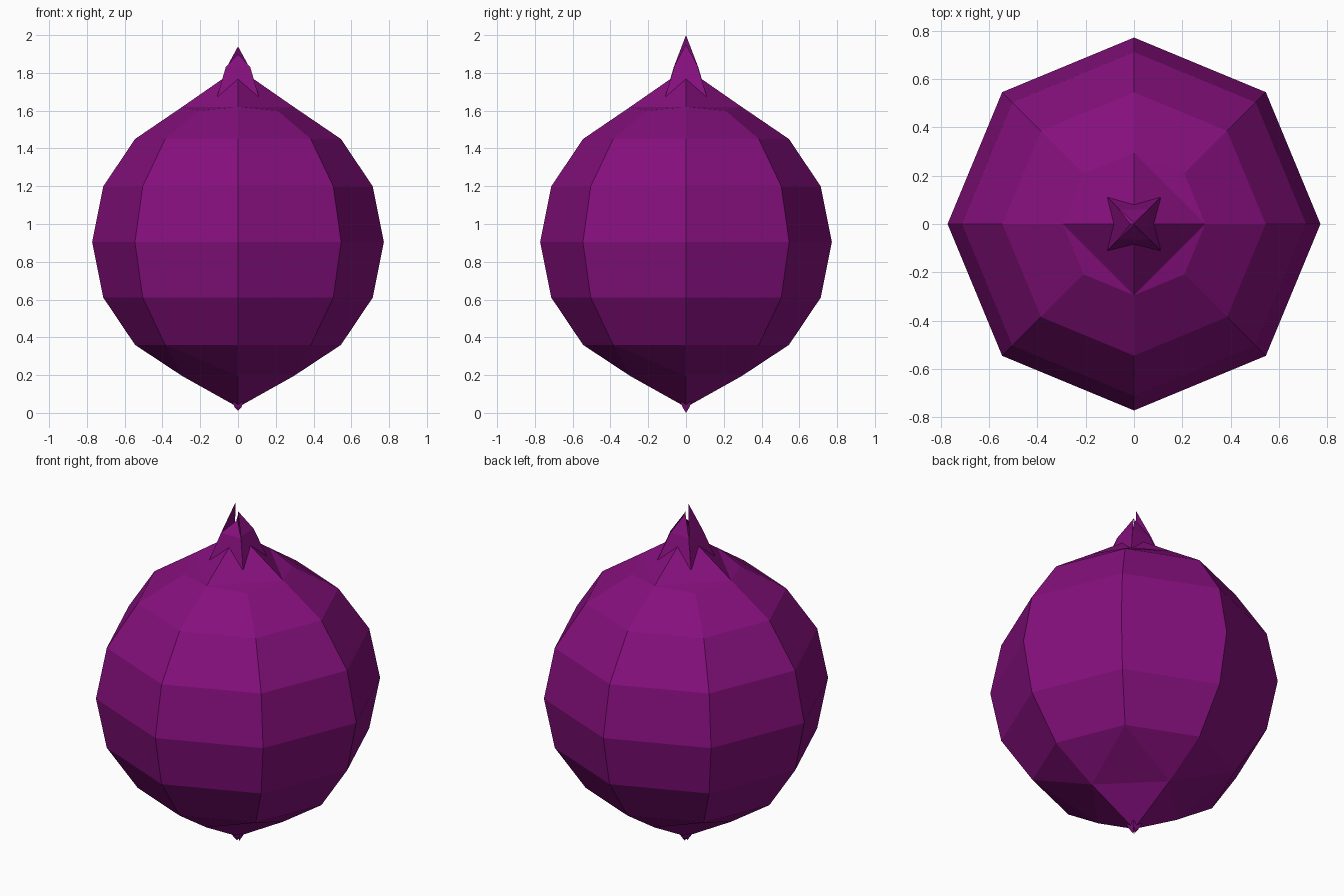
import bpy, math

if "Cube" in bpy.data.objects:
    bpy.data.objects.remove(bpy.data.objects["Cube"])

purple = bpy.data.materials.new("onion_purple")
purple.diffuse_color = (0.235, 0.005, 0.205, 1)
purple.use_nodes = True
purple.node_tree.nodes["Principled BSDF"].inputs["Base Color"].default_value = purple.diffuse_color


def make(name, verts, faces):
    me = bpy.data.meshes.new(name)
    me.from_pydata(verts, [], faces)
    me.materials.append(purple)
    ob = bpy.data.objects.new(name, me)
    bpy.context.collection.objects.link(ob)
    return ob


# Bulb: eight-sided rings, bottom to top (radius, height)
rings = [(0.545, 0.36), (0.713, 0.61), (0.772, 0.905), (0.713, 1.2), (0.545, 1.45)]
verts, faces = [], []
for r, z in rings:
    for i in range(8):
        a = i * math.pi / 4
        verts.append((r * math.cos(a), r * math.sin(a), z))
for k in range(len(rings) - 1):
    for i in range(8):
        j = (i + 1) % 8
        faces.append((k * 8 + i, k * 8 + j, k * 8 + 8 + j, k * 8 + 8 + i))


# Ends: four ridges running to a small square pyramid
def end_cap(base, z_ring, z_pole, z_diag, flip):
    start = len(verts)
    for i in range(4):
        a = i * math.pi / 2
        verts.append((0.295 * math.cos(a), 0.295 * math.sin(a), z_ring))
    pole = len(verts)
    verts.append((0, 0, z_pole))
    for i in range(4):
        a0, a1 = start + i, start + (i + 1) % 4
        r0, rd, r1 = base + 2 * i, base + 2 * i + 1, base + (2 * i + 2) % 8
        new = [(a0, a1, pole)]
        if z_diag is None:
            new += [(r0, rd, a0), (rd, r1, a1), (a0, rd, a1)]
        else:
            t = (i + 0.5) * math.pi / 2
            d = len(verts)
            verts.append((0.295 * math.cos(t), 0.295 * math.sin(t), z_diag))
            new += [(r0, rd, d, a0), (rd, r1, a1, d), (a0, d, a1)]
        faces.extend([f[::-1] if flip else f for f in new])


end_cap(0, 0.195, 0.03, None, True)
end_cap(32, 1.62, 1.825, 1.60, False)
make("bulb", verts, faces)


# Blades: tapered leaves standing on the four sides of a small square
def blade(name, turn, half, z0, mid, z1, tip, z2):
    c, s = round(math.cos(turn)), round(math.sin(turn))
    pts = [(-half, -half, z0), (half, -half, z0), (mid, -mid, z1),
           (0, -tip, z2), (-mid, -mid, z1)]
    make(name, [(x * c - y * s, x * s + y * c, z) for x, y, z in pts],
         [(0, 1, 2, 4), (4, 2, 3)])


q = math.pi / 2
blade("sprout_front", 0, 0.11, 1.675, 0.065, 1.83, 0.005, 1.90)
blade("sprout_right", q, 0.11, 1.675, 0.06, 1.84, 0.0, 1.95)
blade("sprout_back", 2 * q, 0.11, 1.675, 0.06, 1.83, 0.005, 1.94)
blade("sprout_left", 3 * q, 0.11, 1.675, 0.065, 1.83, 0.015, 2.0)

# Root tuft under the bulb
for i, z in enumerate((0.01, 0.0, 0.012, 0.005)):
    blade("root_%d" % (i + 1), i * q, 0.03, 0.06, 0.018, 0.03, 0.005, z)
